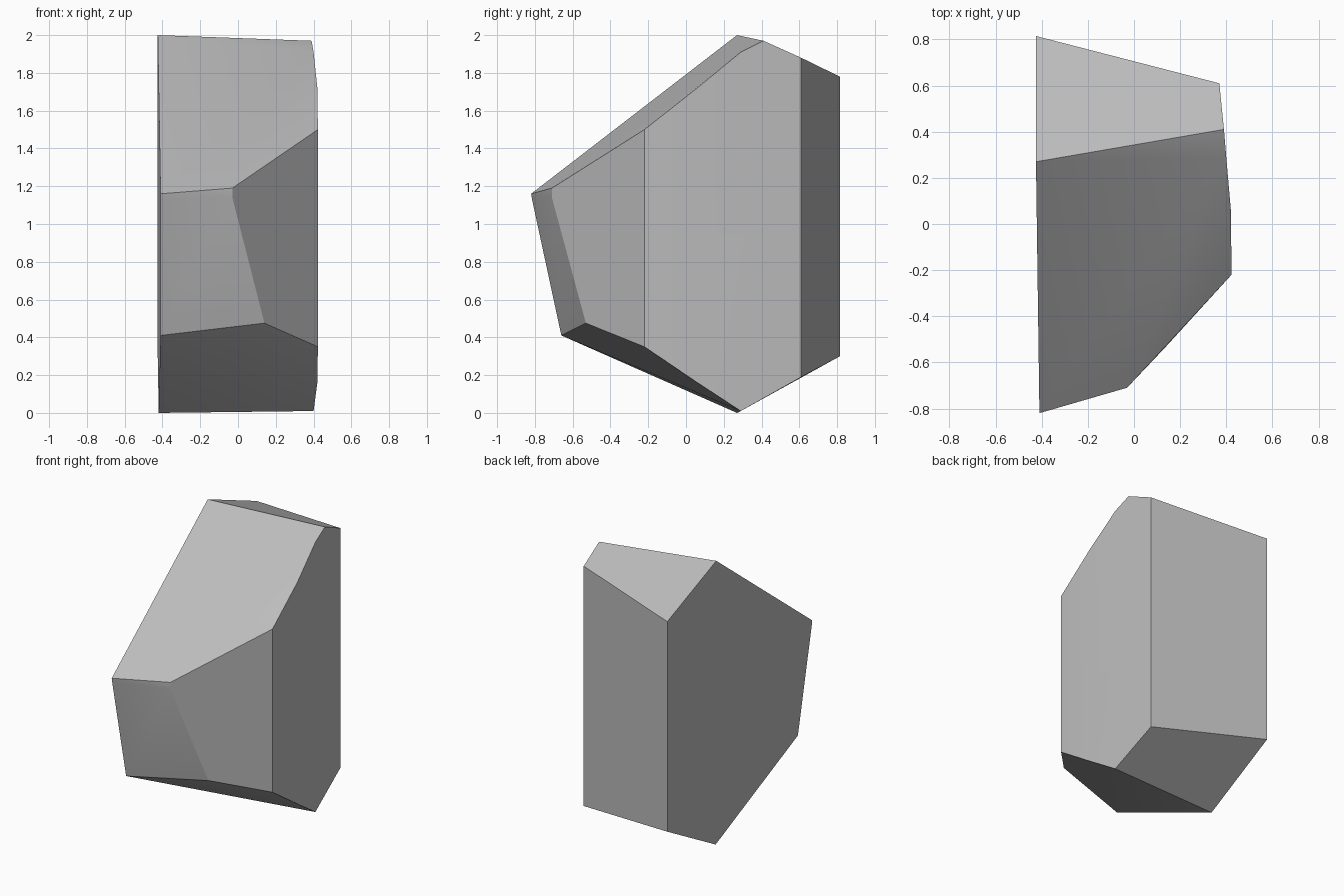
import bpy
import bmesh
import math

# Remove the default object
default_cube = bpy.data.objects.get("Cube")
if default_cube:
    bpy.data.objects.remove(default_cube, do_unlink=True)


def make_material(name, colour):
    material = bpy.data.materials.new(name)
    material.use_nodes = True
    material.diffuse_color = colour
    shader = next(n for n in material.node_tree.nodes if n.type == "BSDF_PRINCIPLED")
    shader.inputs["Base Color"].default_value = colour
    return material


def make_boulder(name, corners, material):
    """Wrap a tight faceted shell around the corner points."""
    mesh = bpy.data.meshes.new(name)
    bm = bmesh.new()
    for corner in corners:
        bm.verts.new(corner)
    bmesh.ops.convex_hull(bm, input=bm.verts[:], use_existing_faces=False)
    loose = [v for v in bm.verts if not v.link_faces]
    bmesh.ops.delete(bm, geom=loose, context="VERTS")
    # Merge hull triangles that lie on the same broken facet
    bmesh.ops.dissolve_limit(bm, angle_limit=math.radians(2),
                             verts=bm.verts[:], edges=bm.edges[:])
    bmesh.ops.recalc_face_normals(bm, faces=bm.faces[:])
    bm.to_mesh(mesh)
    bm.free()
    mesh.materials.append(material)
    boulder = bpy.data.objects.new(name, mesh)
    bpy.context.collection.objects.link(boulder)
    return boulder


# Flat split side of the boulder
split_side = [
    (-.425, .27, 2), (-.41, -.82, 1.16), (-.41, -.815, 1.13),
    (-.41, -.66, .41), (-.42, .27, 0),
    (-.425, .815, .3), (-.425, .815, 1.78),
]

# Chipped nose at the front
nose = [(-.03, -.71, 1.19), (-.03, -.71, 1.14), (.14, -.53, .475)]

# Gently bowed outer side, as upright edges: x, y, bottom, top
bowed_edges = [
    (.423, -.22, .35, 1.5),
    (.42, .06, .16, 1.72),
    (.4, .29, .01, 1.91),
    (.37, .61, .19, 1.88),
]
bowed_side = [(x, y, z) for x, y, low, high in bowed_edges for z in (low, high)]

# Blunt upper corner where the top meets the back slope
crown = [(.39, .41, 1.97)]

stone = make_material("stone grey", (.5, .5, .5, 1))
boulder = make_boulder("boulder", split_side + nose + bowed_side + crown, stone)

# Keep the broken edges crisp and soften only the bowed side
bpy.ops.object.select_all(action="DESELECT")
boulder.select_set(True)
bpy.context.view_layer.objects.active = boulder
bpy.ops.object.shade_smooth_by_angle(angle=math.radians(15))
